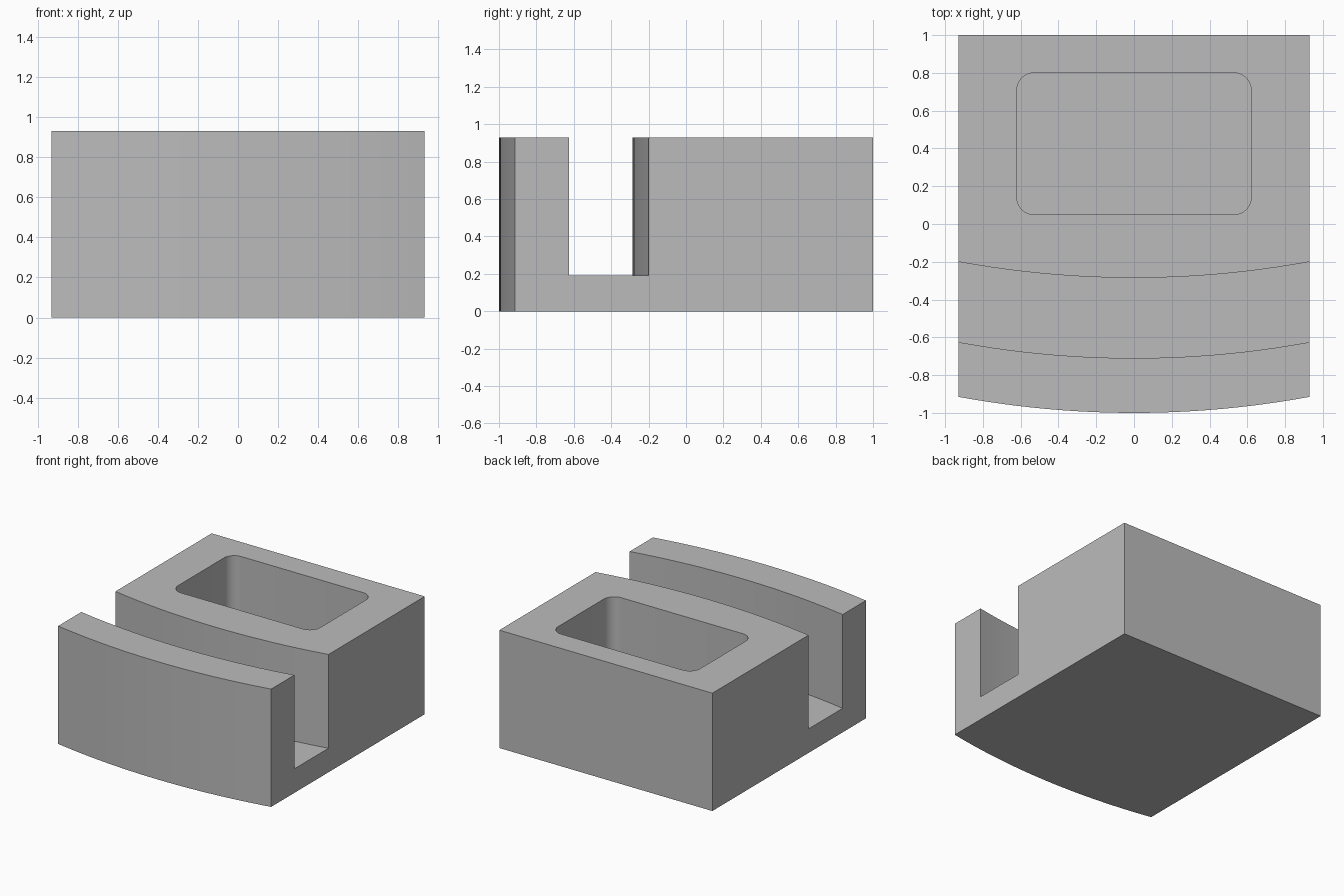
import bpy, bmesh, math

if "Cube" in bpy.data.objects:
    bpy.data.objects.remove(bpy.data.objects["Cube"])

W, H, SAG = 0.93, 0.93, 0.085      # half width, height, bow of the front
FLOOR = 0.19                       # floor of slot and pocket
R = (W * W + SAG * SAG) / (2 * SAG)


def arc(y_mid, half, n=24):
    """Shallow arc from -x to +x, bulging toward the front."""
    xs = [-half + 2 * half * i / n for i in range(n + 1)]
    return [(x, y_mid + R - math.sqrt(R * R - x * x)) for x in xs]


def rounded_rect(x, y0, y1, r, n=8):
    pts = []
    centres = [(x - r, y1 - r), (-x + r, y1 - r), (-x + r, y0 + r), (x - r, y0 + r)]
    for k, (cx, cy) in enumerate(centres):
        for i in range(n + 1):
            a = math.pi / 2 * (k + i / n)
            pts.append((cx + r * math.cos(a), cy + r * math.sin(a)))
    return pts


def prism(name, outline, z0, z1):
    bm = bmesh.new()
    face = bm.faces.new([bm.verts.new((x, y, z0)) for x, y in outline])
    top = bmesh.ops.extrude_face_region(bm, geom=[face])["geom"]
    verts = [v for v in top if isinstance(v, bmesh.types.BMVert)]
    bmesh.ops.translate(bm, verts=verts, vec=(0, 0, z1 - z0))
    bmesh.ops.recalc_face_normals(bm, faces=bm.faces[:])
    mesh = bpy.data.meshes.new(name)
    bm.to_mesh(mesh)
    bm.free()
    obj = bpy.data.objects.new(name, mesh)
    bpy.context.collection.objects.link(obj)
    return obj


grey = bpy.data.materials.new("light grey")
grey.diffuse_color = (0.5, 0.5, 0.5, 1)
grey.use_nodes = True
grey.node_tree.nodes["Principled BSDF"].inputs["Base Color"].default_value = grey.diffuse_color

# Block with a bowed front
body = prism("stand_body", arc(-1.0, W) + [(W, 1.0), (-W, 1.0)], 0, H)
body.data.materials.append(grey)

# Curved slot across the full width, and rounded pocket behind it
slot = prism("slot_cutter", arc(-0.71, 1.0) + arc(-0.285, 1.0)[::-1], FLOOR, H + 0.2)
pocket = prism("pocket_cutter", rounded_rect(0.62, 0.05, 0.80, 0.09), FLOOR, H + 0.2)

bpy.context.view_layer.objects.active = body
body.select_set(True)
for cutter in (slot, pocket):
    cutter.data.materials.append(grey)
    mod = body.modifiers.new(cutter.name, 'BOOLEAN')
    mod.operation = 'DIFFERENCE'
    mod.solver = 'EXACT'
    mod.object = cutter
    bpy.ops.object.modifier_apply(modifier=mod.name)
    bpy.data.objects.remove(cutter, do_unlink=True)

bpy.ops.object.shade_smooth_by_angle(angle=math.radians(30))
